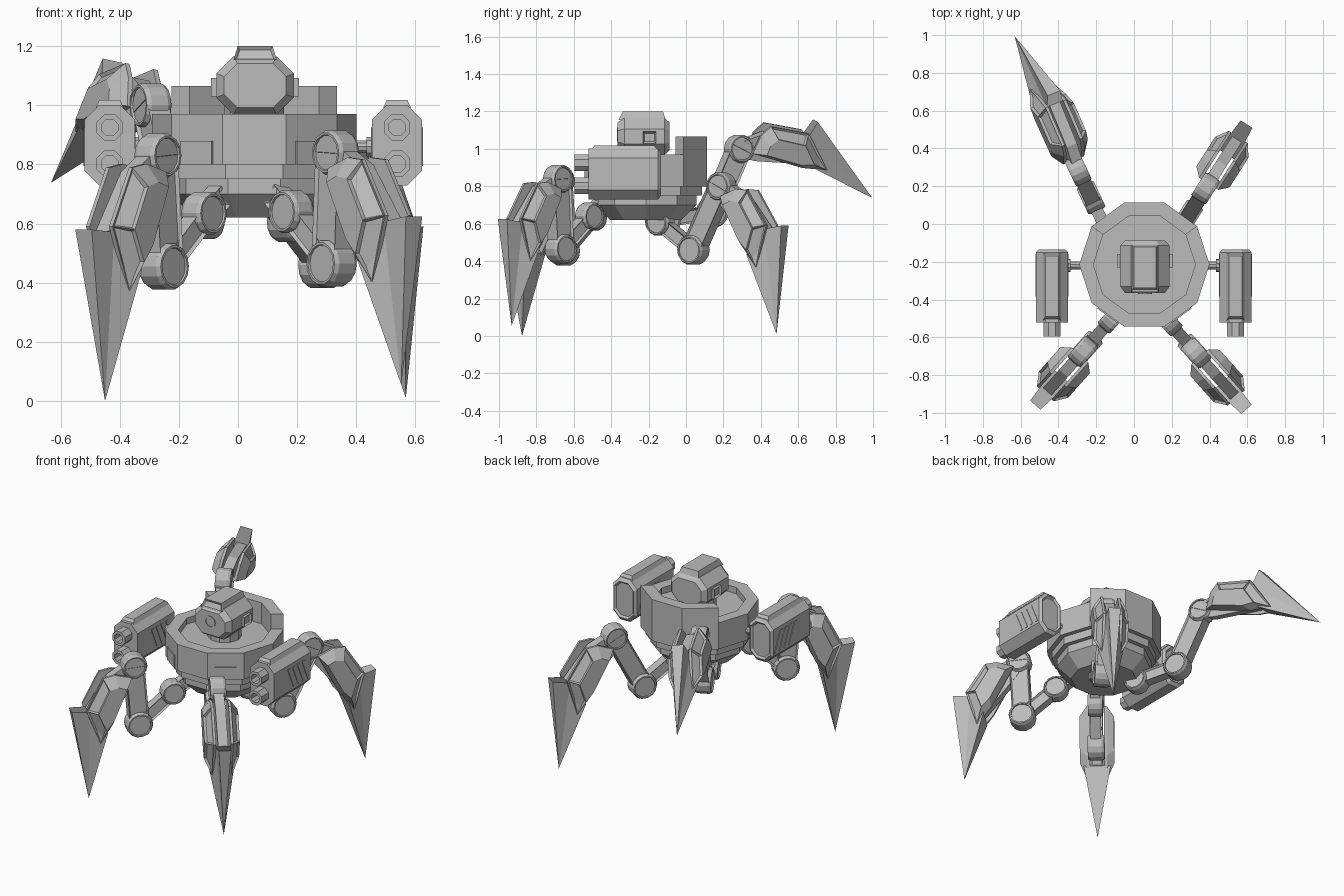
import bpy, bmesh, math
from mathutils import Matrix, Vector

cube = bpy.data.objects.get("Cube")
if cube:
    bpy.data.objects.remove(cube, do_unlink=True)

GREY = (0.5, 0.5, 0.5, 1)
mat = bpy.data.materials.new("plain grey metal")
mat.use_nodes = True
mat.diffuse_color = GREY
mat.node_tree.nodes["Principled BSDF"].inputs["Base Color"].default_value = GREY

CX, CY = 0.055, -0.215
I = Matrix.Identity(4)


def loft(name, rings, m=I, recess=None):
    """Skin rings of equal length, cap both ends; recess(normal, area) picks faces to sink."""
    bm = bmesh.new()
    vs = [[bm.verts.new(p) for p in r] for r in rings]
    n = len(vs[0])
    for a, b in zip(vs, vs[1:]):
        for i in range(n):
            j = (i + 1) % n
            bm.faces.new((a[i], a[j], b[j], b[i]))
    bm.faces.new(vs[0])
    bm.faces.new(vs[-1])
    bmesh.ops.remove_doubles(bm, verts=bm.verts, dist=1e-5)
    bmesh.ops.recalc_face_normals(bm, faces=bm.faces)
    if recess:
        bm.normal_update()
        sel = [f for f in bm.faces if recess(f.normal, f.calc_area())]
        bmesh.ops.inset_individual(bm, faces=sel, thickness=0.012, depth=-0.012)
    bm.transform(m)
    bmesh.ops.recalc_face_normals(bm, faces=bm.faces)
    me = bpy.data.meshes.new(name)
    bm.to_mesh(me)
    bm.free()
    me.materials.append(mat)
    ob = bpy.data.objects.new(name, me)
    bpy.context.collection.objects.link(ob)
    return ob


def turned(name, profile, sides, m=I, phase=0.0):
    """Turn (radius, height) pairs about the local z axis."""
    angs = [phase + math.tau * i / sides for i in range(sides)]
    return loft(name, [[(r * math.cos(a), r * math.sin(a), h) for a in angs] for r, h in profile], m)


def prism(name, outline, half, m=I, recess=None):
    """Extrude an (x, z) outline along local y."""
    return loft(name, [[(x, y, z) for x, z in outline] for y in (-half, half)], m, recess)


def chamfered(x, z, w, h, c, y):
    """Eight-sided section facing y."""
    w, h = w / 2, h / 2
    pts = [(w, h - c), (w - c, h), (c - w, h), (-w, h - c),
           (-w, c - h), (c - w, -h), (w - c, -h), (w, c - h)]
    return [(x + px, y, z + pz) for px, pz in pts]


def box_section(x, y, w, d, z):
    return [(x + sx * w / 2, y + sy * d / 2, z) for sx, sy in ((-1, -1), (1, -1), (1, 1), (-1, 1))]


def turn_to(axis, pos):
    return Matrix.Translation(pos) @ Vector(axis).to_track_quat('Z', 'Y').to_matrix().to_4x4()


# Ten-sided hull with an open deck
centre = Matrix.Translation((CX, CY, 0))
turned("hull", [(0.2, 0.62), (0.285, 0.70), (0.285, 0.75), (0.315, 0.75), (0.315, 0.80),
                (0.345, 0.80), (0.345, 0.97), (0.27, 0.97), (0.27, 0.93)], 10, centre)

# Raised wall over the three rear faces
wall = []
for deg in (36, 72, 108, 144):
    c, s = math.cos(math.radians(deg)), math.sin(math.radians(deg))
    wall.append([(r * c, r * s, z) for r, z in ((0.27, 0.91), (0.345, 0.91), (0.345, 1.065), (0.27, 1.065))])
loft("rear_wall", wall, centre)

# Low plates on the hull faces beside the front
for deg in (-126, -54):
    m = centre @ Matrix.Rotation(math.radians(deg), 4, 'Z') @ Matrix.Translation((0.33, 0, 0.84))
    loft("hull_plate", [box_section(0, 0, 0.009, 0.13, z) for z in (-0.04, 0.04)], m)

# Turret head with hatch, eye and side sensors
HX, HZ = CX + 0.003, 1.067
turned("turret_neck", [(0.10, 0.90), (0.10, 1.0)], 10, centre)
loft("turret_head", [chamfered(HX, HZ, w, h, c, y) for w, h, c, y in
                     ((0.21, 0.15, 0.045, -0.365), (0.262, 0.197, 0.058, -0.33),
                      (0.262, 0.197, 0.058, -0.115), (0.21, 0.15, 0.045, -0.088))])
loft("turret_hatch", [box_section(HX, y, w, d, z) for y, w, d, z in
                      ((-0.235, 0.145, 0.25, 1.155), (-0.23, 0.118, 0.215, 1.2))],
     recess=lambda n, a: n.y < -0.5)
turned("turret_eye", [(0.038, 0), (0.038, 0.006), (0.03, 0.006), (0.03, 0.002)], 10,
       turn_to((0, -1, 0), (HX, -0.364, 1.077)))
for s in (-1, 1):
    loft("side_sensor", [box_section(HX + s * 0.137, -0.195, 0.024, 0.07, z) for z in (1.03, 1.092)],
         recess=lambda n, a: abs(n.x) > 0.9)

# Twin gun pods on short arms
for s in (-1, 1):
    px = 0.052 + s * 0.486
    loft("gun_pod", [chamfered(px, 0.865, w, h, c, y) for w, h, c, y in
                     ((0.17, 0.272, 0.05, -0.522), (0.17, 0.272, 0.05, -0.15), (0.14, 0.23, 0.04, -0.134))],
         recess=lambda n, a: n.y > 0.9)
    loft("pod_ridge", [box_section(px, -0.33, w, d, z) for w, d, z in
                       ((0.095, 0.36, 0.99), (0.07, 0.32, 1.018))])
    for z in (0.925, 0.802):
        turned("gun_barrel", [(0.048, -0.01), (0.048, 0.075), (0.03, 0.075), (0.03, 0.01)], 8,
               turn_to((0, -1, 0), (px, -0.52, z)), math.pi / 8)
    # Slanted vents on both flanks
    for side in (-1, 1):
        for i in range(4):
            y = -0.385 + i * 0.048
            prism("pod_vent", [(y, 0.925), (y + 0.025, 0.925), (y + 0.083, 0.795), (y + 0.058, 0.795)], 0.003,
                  Matrix.Translation((px + side * 0.085, 0, 0)) @ Matrix.Rotation(math.pi / 2, 4, 'Z'))
    turned("pod_arm", [(0.022, 0), (0.022, 0.13)], 10, turn_to((s, 0, 0), (0.05 + s * 0.3, -0.22, 0.86)))
    turned("pod_arm_collar", [(0.035, 0), (0.035, 0.025)], 10, turn_to((s, 0, 0), (0.05 + s * 0.385, -0.22, 0.86)))


def joint(name, p, r, half, m):
    """Round joint with a dished cap on each side."""
    prof = [(r * 0.78, 0.008 - half), (r * 0.8, -half), (r * 0.9, -half), (r, 0.015 - half)]
    prof += [(a, -h) for a, h in reversed(prof)]
    turned(name, prof, 14, m @ turn_to((0, 1, 0), (p[0], 0, p[1])))


def link(name, a, b, wide, half, m):
    """Bar between two joints, with sunken sides."""
    a, b = Vector(a), Vector(b)
    d = (b - a).normalized()
    n = Vector((-d.y, d.x)) * wide / 2
    prism(name, [a + n, b + n, b - n, a - n], half, m, lambda nn, ar: abs(nn.y) > 0.9)


def leg(name, x, y, heading, hip_z, knee, upper, tip, roll=0):
    """Three-section leg in a vertical plane; joints as (reach, height)."""
    a = math.radians(heading)
    m = Matrix.Translation((x, y, 0)) @ Matrix.Rotation(a, 4, 'Z')
    hip = (0, hip_z)
    link(name + "_hip_mount", (-0.08, hip_z + 0.06), hip, 0.08, 0.03, m)
    link(name + "_hip_link", hip, knee, 0.075, 0.032, m)
    link(name + "_thigh", knee, upper, 0.115, 0.04, m)
    joint(name + "_hip", hip, 0.074, 0.044, m)
    joint(name + "_knee", knee, 0.08, 0.05, m)
    joint(name + "_upper_joint", upper, 0.076, 0.046, m)

    # Lower leg: local x runs to the tip, local z faces outward
    d = Vector((tip[0] - upper[0], tip[1] - upper[1]))
    length = d.length
    f = (m @ Matrix.Translation((upper[0], 0, upper[1])) @ Matrix.Rotation(-math.atan2(d.y, d.x), 4, 'Y')
         @ Matrix.Rotation(math.radians(roll), 4, 'X'))
    prism(name + "_shin_bar", [(0, -0.04), (0, 0.05), (0.1, 0.13), (0.33, 0.19), (0.43, 0.06), (0.1, -0.03)],
          0.03, f)
    loft(name + "_claw", [[(0.355, -0.037, 0.283), (0.355, 0.037, 0.283), (0.33, 0.045, 0.18),
                           (0.42, 0.082, 0.045), (0.42, -0.082, 0.045), (0.33, -0.045, 0.18)],
                          [(length, 0, 0)] * 6], f)
    # Armour plates on each side of the shin
    for s in (-1, 1):
        inner = [(0.06, 0.005), (0.065, 0.11), (0.10, 0.175), (0.32, 0.21), (0.50, 0.06), (0.36, 0.025)]
        outer = [(0.12, 0.025), (0.12, 0.08), (0.15, 0.125), (0.31, 0.145), (0.40, 0.065), (0.33, 0.04)]
        loft(name + "_shin_plate", [[(u, s * w, v) for u, v in o] for w, o in
                                    ((0.044, inner), (0.06, inner), (0.104, outer))], f,
             lambda n, ar: n.z > 0.3 and abs(n.y) > 0.3 and ar > 0.01)


leg("front_right_leg", -0.115, -0.50, 228.4, 0.635, (0.205, 0.455), (0.235, 0.83), (0.504, 0.0))
leg("front_left_leg", 0.18, -0.515, -48.3, 0.64, (0.205, 0.465), (0.225, 0.84), (0.559, 0.055))
leg("rear_left_leg", 0.17, -0.14, 57.5, 0.61, (0.213, 0.46), (0.39, 0.80), (0.74, 0.01))
leg("rear_right_leg", -0.112, -0.105, 115.3, 0.62, (0.27, 0.66), (0.43, 1.0), (1.217, 0.738), 12)
